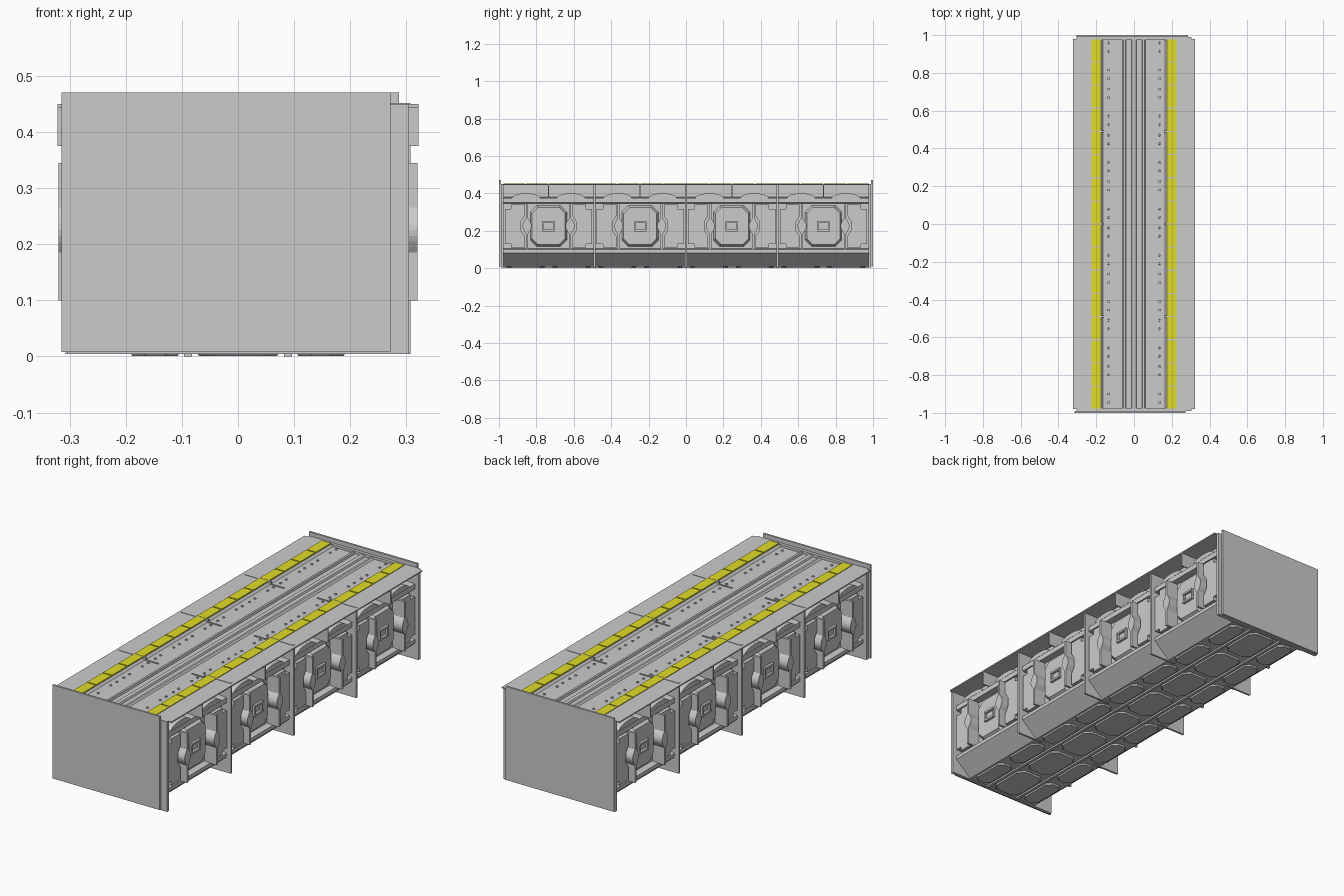
import bpy, bmesh, math
from mathutils import Vector

if "Cube" in bpy.data.objects:
    bpy.data.objects.remove(bpy.data.objects["Cube"])


class Part:
    """Collects prisms into one mesh object."""
    def __init__(self, name):
        self.name, self.bm = name, bmesh.new()

    def prism(self, pts, axis, a, b, inset=1.0):
        # pts lie in the plane normal to axis; inset scales the far end about its centre
        cu = sum(p[0] for p in pts) / len(pts)
        cv = sum(p[1] for p in pts) / len(pts)

        def co(u, v, w):
            return {'x': (w, u, v), 'y': (u, w, v), 'z': (u, v, w)}[axis]
        lo = [self.bm.verts.new(co(u, v, a)) for u, v in pts]
        hi = [self.bm.verts.new(co(cu + (u - cu) * inset, cv + (v - cv) * inset, b)) for u, v in pts]
        n = len(pts)
        self.bm.faces.new(lo)
        self.bm.faces.new(hi)
        for i in range(n):
            j = (i + 1) % n
            self.bm.faces.new((lo[i], lo[j], hi[j], hi[i]))

    def box(self, x0, x1, y0, y1, z0, z1):
        self.prism([(x0, y0), (x1, y0), (x1, y1), (x0, y1)], 'z', z0, z1)

    def finish(self, color=None):
        bmesh.ops.recalc_face_normals(self.bm, faces=self.bm.faces[:])
        me = bpy.data.meshes.new(self.name)
        self.bm.to_mesh(me)
        self.bm.free()
        ob = bpy.data.objects.new(self.name, me)
        bpy.context.collection.objects.link(ob)
        if color:
            mat = bpy.data.materials.new(self.name + "_paint")
            mat.diffuse_color = color
            mat.use_nodes = True
            mat.node_tree.nodes["Principled BSDF"].inputs["Base Color"].default_value = mat.diffuse_color
            me.materials.append(mat)
        return ob


def octagon(cu, cv, hu, hv, c):
    q = [(hu, hv - c), (hu - c, hv), (c - hu, hv), (-hu, hv - c),
         (-hu, c - hv), (c - hu, -hv), (hu - c, -hv), (hu, c - hv)]
    return [(cu + u, cv + v) for u, v in q]


BAYS = [-0.735, -0.245, 0.245, 0.735]
SIDES = (-1, 1)

# core hull: one cross-section with sloped skirt, side wall, shelf and stepped deck
half = [(0.20, 0.008), (0.285, 0.082), (0.285, 0.10), (0.255, 0.105), (0.255, 0.345),
        (0.285, 0.35), (0.285, 0.375), (0.225, 0.38), (0.225, 0.448), (0.175, 0.448),
        (0.165, 0.438), (0.062, 0.438), (0.055, 0.446), (0.045, 0.446), (0.042, 0.436),
        (0.014, 0.436), (0.010, 0.444)]
hull = Part("hull")
hull.prism(half + [(-x, z) for x, z in reversed(half)], 'y', -0.98, 0.98)
hull.finish()

# end plates, offset sideways at either end
ends = Part("end_plates")
ends.box(-0.315, 0.272, -1.0, -0.99, 0.008, 0.47)
ends.box(-0.305, 0.305, -0.99, -0.975, 0.004, 0.45)
ends.box(-0.305, 0.287, 0.99, 1.0, 0.008, 0.47)
ends.box(-0.305, 0.305, 0.975, 0.99, 0.004, 0.45)
ends.finish()

# overhanging deck edges
edge = Part("deck_edges")
for s in SIDES:
    x0, x1 = sorted((s * 0.222, s * 0.322))
    edge.box(x0, x1, -0.98, 0.98, 0.444, 0.45)
edge.finish()

# full height ribs and the short dividers below the deck edge
ribs = Part("ribs")
for s in SIDES:
    for y in (-0.49, 0, 0.49):
        x0, x1 = sorted((s * 0.16, s * 0.307))
        ribs.box(x0, x1, y - 0.005, y + 0.005, 0.004, 0.452)
        x0, x1 = sorted((s * 0.09, s * 0.175))
        ribs.box(x0, x1, y - 0.003, y + 0.003, 0.43, 0.442)
    for y in BAYS:
        x0, x1 = sorted((s * 0.22, s * 0.322))
        ribs.box(x0, x1, y - 0.003, y + 0.003, 0.375, 0.449)
ribs.finish()

# side bay panels: chamfered plates and small window frames
panels = Part("side_panels")
fins = Part("side_fins")
arcs = Part("shelf_bulges")
for s in SIDES:
    for c in BAYS:
        panels.prism(octagon(c, 0.225, 0.10, 0.112, 0.035), 'x', s * 0.25, s * 0.275, 0.88)
        for z in (0.202, 0.246):
            panels.prism([(c - .034, z - .005), (c + .034, z - .005), (c + .034, z + .005), (c - .034, z + .005)],
                         'x', s * 0.27, s * 0.287)
        for dy in (-0.03, 0.03):
            panels.prism([(c + dy - .004, .202), (c + dy + .004, .202), (c + dy + .004, .246), (c + dy - .004, .246)],
                         'x', s * 0.27, s * 0.285)
        for t in SIDES:
            f = c + t * 0.115
            # stepped outer plate between fin and rib
            pl = [(0.012, 0.11), (0.085, 0.11), (0.085, 0.13), (0.118, 0.13), (0.118, 0.315),
                  (0.085, 0.315), (0.085, 0.34), (0.012, 0.34), (0.012, 0.28), (0.032, 0.25),
                  (0.032, 0.20), (0.012, 0.17)]
            panels.prism([(f + t * u, v) for u, v in pl], 'x', s * 0.25, s * 0.29)
            # upright fin swelling to a lens in the middle
            lens = [(0.006 + 0.018 * max(0, math.sin(math.pi * i / 8)), 0.185 + 0.01 * i) for i in range(9)]
            r = [(0.006, 0.10)] + lens + [(0.006, 0.345)]
            fins.prism([(f + u, v) for u, v in r] + [(f - u, v) for u, v in reversed(r)],
                       'x', s * 0.25, s * 0.32)
            # low bulge on the shelf above
            a = [(c + t * 0.12 + 0.075 * math.cos(math.pi * i / 10),
                  0.376 + 0.024 * math.sin(math.pi * i / 10)) for i in range(11)]
            arcs.prism(a, 'x', s * 0.22, s * 0.285)
panels.finish()
fins.finish()
arcs.finish()

# yellow marker tiles along both deck sides
tiles = Part("marker_tiles")
for s in SIDES:
    x0, x1 = sorted((s * 0.176, s * 0.226))
    for i in range(16):
        y = -0.98 + i * 0.1225
        tiles.box(x0, x1, y + 0.003, y + 0.1195, 0.445, 0.453)
tiles.finish((0.75, 0.72, 0.02, 1))

# deck rivets in groups of four
rivets = Part("deck_rivets")
for s in SIDES:
    for k in range(-4, 4):
        for d in (0.035, 0.08, 0.18, 0.225):
            y = k * 0.245 + d
            ring = [(s * 0.135 + 0.007 * math.cos(a * math.pi / 4),
                     y + 0.007 * math.sin(a * math.pi / 4)) for a in range(8)]
            rivets.prism(ring, 'z', 0.436, 0.443, 0.7)
rivets.finish()

# underside: centre plates, long rails and chamfered side plates
under = Part("underside_plates")
for i in range(8):
    y = -0.8575 + i * 0.245
    under.prism(octagon(0, y, 0.075, 0.112, 0.03), 'z', 0.01, 0.001, 0.93)
    for s in SIDES:
        under.prism(octagon(s * 0.148, y, 0.044, 0.105, 0.025), 'z', 0.01, 0.001, 0.93)
for s in SIDES:
    x0, x1 = sorted((s * 0.082, s * 0.096))
    under.box(x0, x1, -0.975, 0.975, 0.0, 0.01)
under.finish()
